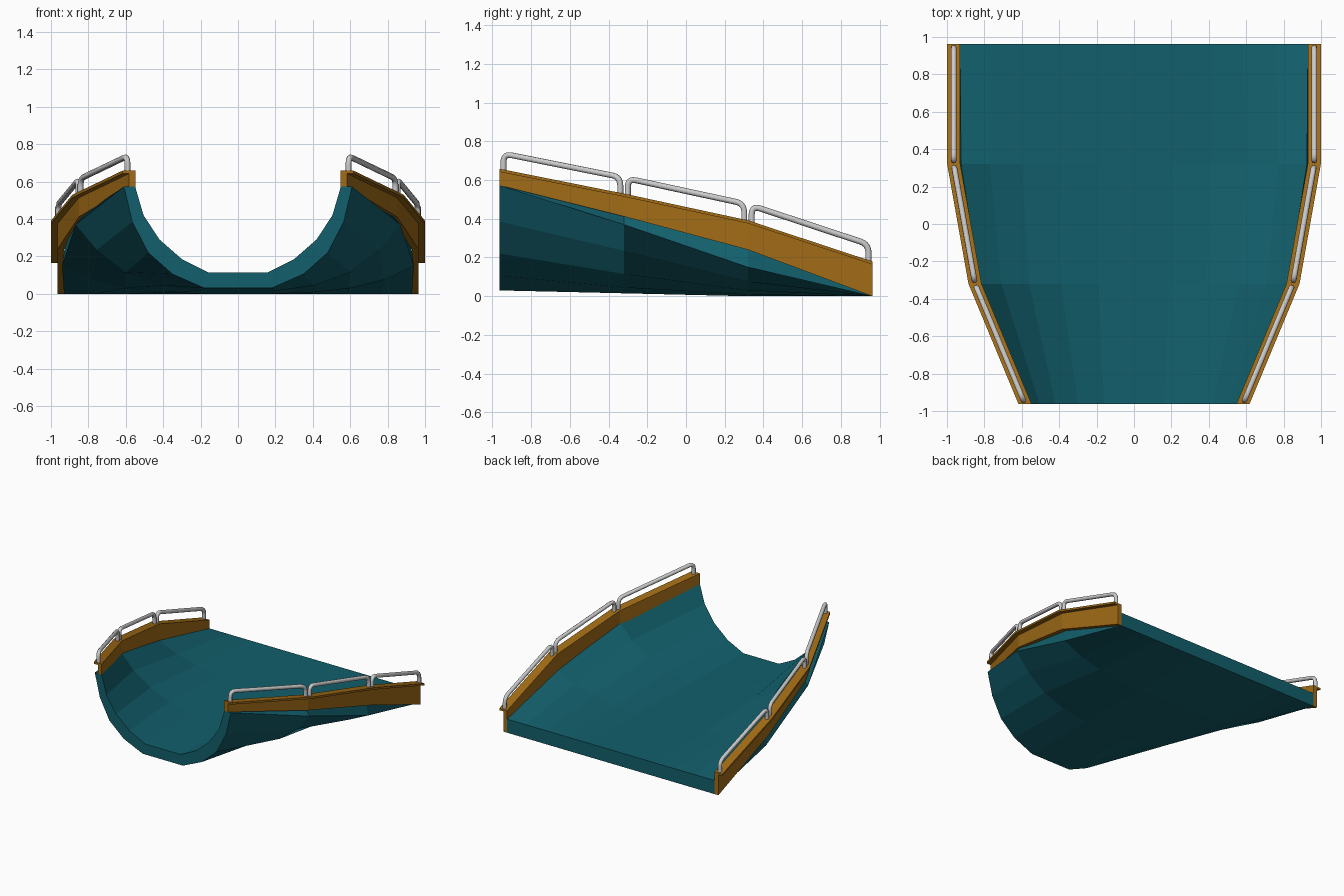
import bpy, bmesh
from mathutils import Vector

if "Cube" in bpy.data.objects:
    bpy.data.objects.remove(bpy.data.objects["Cube"])

YS = [-0.962, -0.32, 0.32, 0.962]


def material(name, rgb):
    m = bpy.data.materials.new(name)
    m.diffuse_color = (*rgb, 1)
    m.use_nodes = True
    m.node_tree.nodes["Principled BSDF"].inputs["Base Color"].default_value = m.diffuse_color
    return m


def loft(name, sections, mat):
    """Skin closed x/z sections placed at the YS stations, capping both ends."""
    bm = bmesh.new()
    rings = [[bm.verts.new((x, y, z)) for x, z in s] for y, s in zip(YS, sections)]
    n = len(rings[0])
    for a, b in zip(rings, rings[1:]):
        for i in range(n):
            j = (i + 1) % n
            bm.faces.new((a[i], a[j], b[j], b[i]))
    bm.faces.new(rings[0])
    bm.faces.new(rings[-1])
    bmesh.ops.recalc_face_normals(bm, faces=bm.faces)
    me = bpy.data.meshes.new(name)
    bm.to_mesh(me)
    bm.free()
    ob = bpy.data.objects.new(name, me)
    bpy.context.collection.objects.link(ob)
    me.materials.append(mat)
    return ob


teal = material("teal_shell", (0.006, 0.115, 0.15))
orange = material("orange_trim", (0.36, 0.15, 0.008))

# Trough: half profiles from centre to rim, U-shaped at the front, flat at the back
inner = [
    [(.16, .115), (.30, .185), (.42, .29), (.505, .42), (.55, .573)],
    [(.19, .113), (.39, .15), (.56, .22), (.71, .32), (.82, .43)],
    [(.20, .11), (.40, .12), (.60, .145), (.77, .19), (.925, .26)],
    [(.20, .11), (.39, .11), (.58, .11), (.76, .11), (.93, .11)],
]
outer = [
    [(.18, .03), (.35, .105), (.48, .22), (.565, .385), (.61, .573)],
    [(.20, .015), (.41, .045), (.60, .115), (.755, .235), (.868, .37)],
    [(.20, 0), (.40, .008), (.60, .03), (.78, .075), (.94, .15)],
    [(.20, 0), (.39, 0), (.58, 0), (.76, 0), (.93, 0)],
]
sections = []
for i, o in zip(inner, outer):
    half = i + o[::-1]
    sections.append(i + o[::-1] + [(-x, z) for x, z in o] + [(-x, z) for x, z in i[::-1]])
loft("slide_trough", sections, teal)

# Side trims: L-shaped section with a thin outward flange on top
TRIM = [(.548, .572, .658), (.815, .412, .53), (.929, .24, .392), (.929, 0, .18)]
W, F, T = .035, .07, .016
for side, s in (("right", 1), ("left", -1)):
    secs = [[(s * x, z) for x, z in ((a, b), (a + W, b), (a + W, t - T),
             (a + F, t - T), (a + F, t), (a, t))] for a, b, t in TRIM]
    loft(side + "_side_trim", secs, orange)


# Handrails: one bent tube per trim segment
def handrail(name, p, q):
    up = Vector((0, 0, .082))
    path = [p - Vector((0, 0, .01)), p + up, q + up, q - Vector((0, 0, .01))]
    pts = [path[0]]
    for k in (1, 2):
        c = path[k]
        a = c + (path[k - 1] - c).normalized() * .045
        b = c + (path[k + 1] - c).normalized() * .045
        for i in range(6):
            t = i / 5
            pts.append(a * (1 - t) ** 2 + c * 2 * t * (1 - t) + b * t * t)
    pts.append(path[3])
    cu = bpy.data.curves.new(name, 'CURVE')
    cu.dimensions = '3D'
    cu.bevel_depth = .0155
    cu.bevel_resolution = 2
    cu.use_fill_caps = True
    sp = cu.splines.new('POLY')
    sp.points.add(len(pts) - 1)
    for v, c in zip(sp.points, pts):
        v.co = (*c, 1)
    sp.use_smooth = True
    bpy.context.collection.objects.link(bpy.data.objects.new(name, cu))


for side, s in (("right", 1), ("left", -1)):
    tops = [Vector((s * (a + F / 2), y, t)) for y, (a, b, t) in zip(YS, TRIM)]
    for k, (p, q) in enumerate(zip(tops, tops[1:])):
        handrail(f"{side}_handrail_{k + 1}", p.lerp(q, .03), p.lerp(q, .97))
